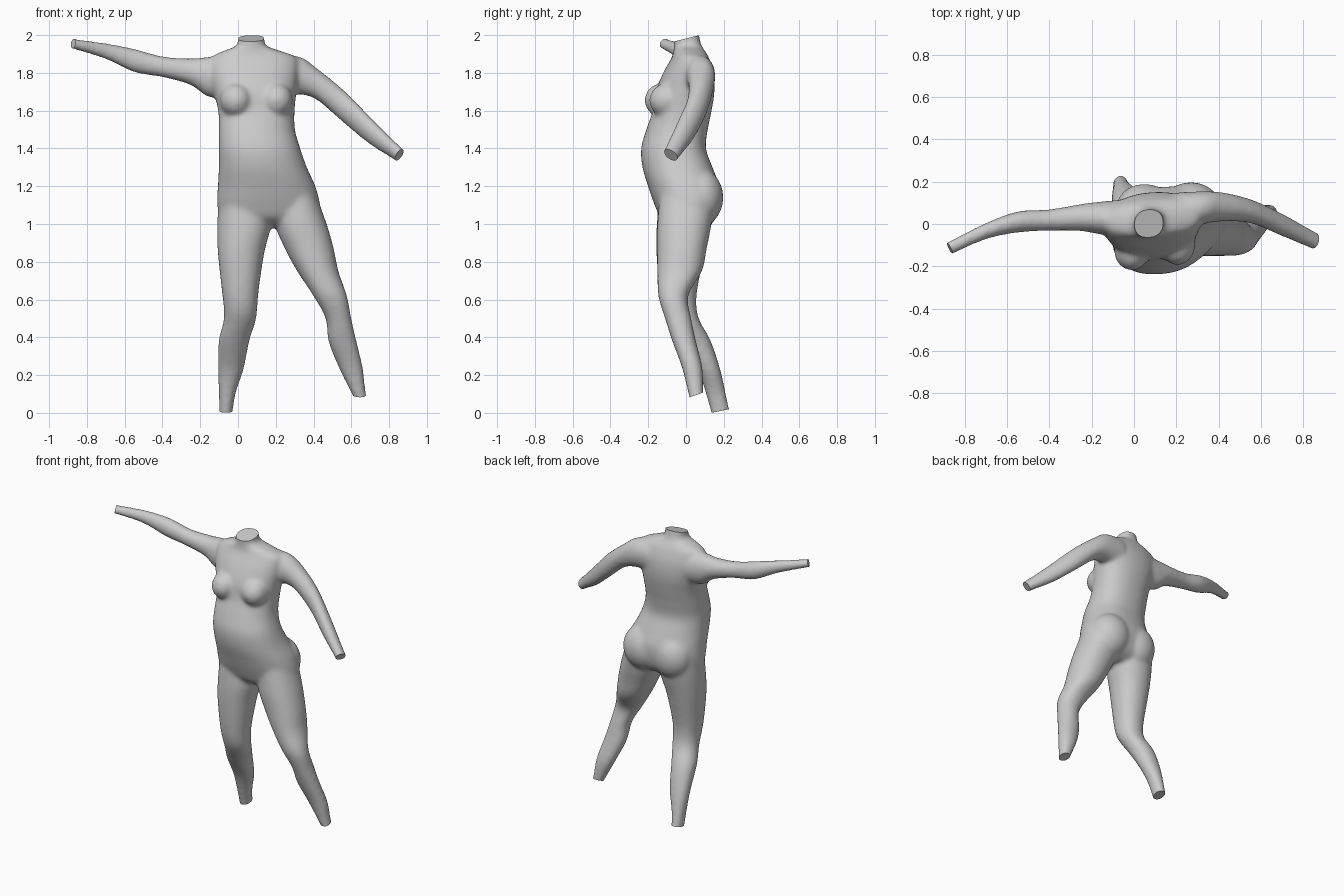
import bpy, bmesh, math
from mathutils import Vector, Matrix

bm = bmesh.new()


def spline(rows, steps=5):
    out = []
    for i in range(len(rows) - 1):
        p = [rows[max(0, min(len(rows) - 1, i + k))] for k in (-1, 0, 1, 2)]
        for s in range(steps):
            t = s / steps
            out.append([0.5 * (2 * b + (c - a) * t + (2 * a - 5 * b + 4 * c - d) * t * t
                               + (3 * b - a - 3 * c + d) * t ** 3) for a, b, c, d in zip(*p)])
    return out + [list(rows[-1])]


def loft(rows, axis, power=2.0, shear=0.0, n=32):
    """Rows are (position on axis, u min, u max, v min, v max)."""
    rings = []
    for pos, u0, u1, v0, v1 in spline(rows):
        ring = []
        for k in range(n):
            a = 2 * math.pi * k / n
            c, s = math.cos(a), math.sin(a)
            du = (u1 - u0) / 2 * math.copysign(abs(c) ** (2 / power), c)
            u = (u0 + u1) / 2 + du
            v = (v0 + v1) / 2 + (v1 - v0) / 2 * math.copysign(abs(s) ** (2 / power), s) + shear * du
            ring.append(bm.verts.new((u, v, pos) if axis == 'z' else (pos, u, v)))
        rings.append(ring)
    for r, q in zip(rings, rings[1:]):
        for k in range(n):
            bm.faces.new((r[k], r[(k + 1) % n], q[(k + 1) % n], q[k]))
    bm.faces.new(rings[0])
    bm.faces.new(rings[-1])


def ball(loc, size):
    bmesh.ops.create_uvsphere(bm, u_segments=32, v_segments=20, radius=1,
                              matrix=Matrix.LocRotScale(Vector(loc), None, Vector(size)))


# torso and neck
loft([(2.06, 0, .14, -.08, .06), (1.97, 0, .14, -.065, .075), (1.94, -.015, .155, -.065, .085),
      (1.915, -.08, .23, -.065, .10), (1.88, -.14, .31, -.075, .12), (1.80, -.15, .32, -.12, .145),
      (1.70, -.13, .31, -.16, .15), (1.60, -.105, .30, -.175, .135), (1.50, -.102, .302, -.21, .115),
      (1.40, -.102, .33, -.237, .105), (1.30, -.102, .365, -.23, .14), (1.20, -.107, .41, -.2, .175),
      (1.10, -.11, .435, -.165, .17), (1.03, -.08, .42, -.13, .14), (.985, .05, .33, -.06, .08)],
     'z', 2.25, 0.06)

# bust and buttocks
ball((-.01, -.125, 1.655), (.085, .095, .09))
ball((.205, -.10, 1.655), (.085, .095, .09))
ball((.05, .075, 1.13), (.135, .115, .15))
ball((.27, .08, 1.14), (.14, .118, .15))

# legs
loft([(1.15, -.1, .15, -.14, .15), (1.0, -.11, .174, -.155, .135), (.85, -.107, .14, -.157, .10),
      (.65, -.086, .11, -.142, .06), (.55, -.075, .102, -.122, .057), (.48, -.078, .092, -.09, .077),
      (.38, -.103, .06, -.03, .132), (.23, -.107, .03, .06, .182), (.1, -.102, -.013, .105, .212),
      (-.05, -.098, -.035, .145, .245)], 'z', 2.15)
loft([(1.15, .19, .415, -.14, .15), (1.0, .195, .47, -.152, .135), (.87, .248, .507, -.152, .11),
      (.75, .313, .532, -.152, .085), (.62, .398, .577, -.147, .012), (.5, .463, .6, -.112, .028),
      (.38, .478, .628, -.073, .053), (.24, .533, .661, -.022, .087), (.1, .602, .678, .012, .093),
      (0, .645, .703, .035, .105)], 'z', 2.15)

# arms
loft([(0, -.05, .12, 1.67, 1.88), (-.15, -.05, .107, 1.67, 1.885), (-.25, -.034, .095, 1.735, 1.877),
      (-.4, -.033, .07, 1.777, 1.888), (-.55, -.041, .06, 1.803, 1.928), (-.7, -.073, .006, 1.872, 1.958),
      (-.86, -.143, -.073, 1.922, 1.981), (-.93, -.173, -.108, 1.943, 2.003)], 'x')
loft([(.2, -.03, .15, 1.69, 1.9), (.33, 0, .155, 1.685, 1.885), (.42, .012, .15, 1.655, 1.823),
      (.55, .004, .118, 1.543, 1.718), (.69, -.053, .055, 1.427, 1.578), (.83, -.113, -.022, 1.337, 1.438),
      (.92, -.153, -.072, 1.267, 1.355)], 'x')

bmesh.ops.recalc_face_normals(bm, faces=bm.faces)
mesh = bpy.data.meshes.new("body")
bm.to_mesh(mesh)
bm.free()
body = bpy.data.objects.new("body", mesh)
bpy.context.collection.objects.link(body)

# fuse the parts into one skin
rm = body.modifiers.new("fuse", 'REMESH')
rm.mode = 'VOXEL'
rm.voxel_size = 0.012
sm = body.modifiers.new("soften", 'SMOOTH')
sm.factor = 0.5
sm.iterations = 14
dg = bpy.context.evaluated_depsgraph_get()
skin = bpy.data.meshes.new_from_object(body.evaluated_get(dg))
body.modifiers.clear()
body.data = skin

# flat cuts at neck, wrists and ankles
cuts = [((.07, 0, 1.982), (0, -.25, 1)),
        ((-.872, -.115, 1.953), (-.88, -.45, .2)),
        ((.857, -.08, 1.37), (.7, -.4, -.6)),
        ((-.067, .18, .01), (0, .2, -1)),
        ((.64, .055, .095), (0, .35, -1))]
bm = bmesh.new()
bm.from_mesh(skin)
for point, normal in cuts:
    p = Vector(point)
    faces = [f for f in bm.faces if (f.calc_center_median() - p).length < 0.15]
    geom = list({e for f in faces for e in f.edges} | {v for f in faces for v in f.verts}) + faces
    bmesh.ops.bisect_plane(bm, geom=geom, plane_co=p, plane_no=Vector(normal).normalized(), clear_outer=True)
    bmesh.ops.holes_fill(bm, edges=[e for e in bm.edges if e.is_boundary], sides=0)
bmesh.ops.recalc_face_normals(bm, faces=bm.faces)
bm.to_mesh(skin)
bm.free()

bpy.context.view_layer.objects.active = body
body.select_set(True)
bpy.ops.object.shade_smooth_by_angle(angle=math.radians(40))
